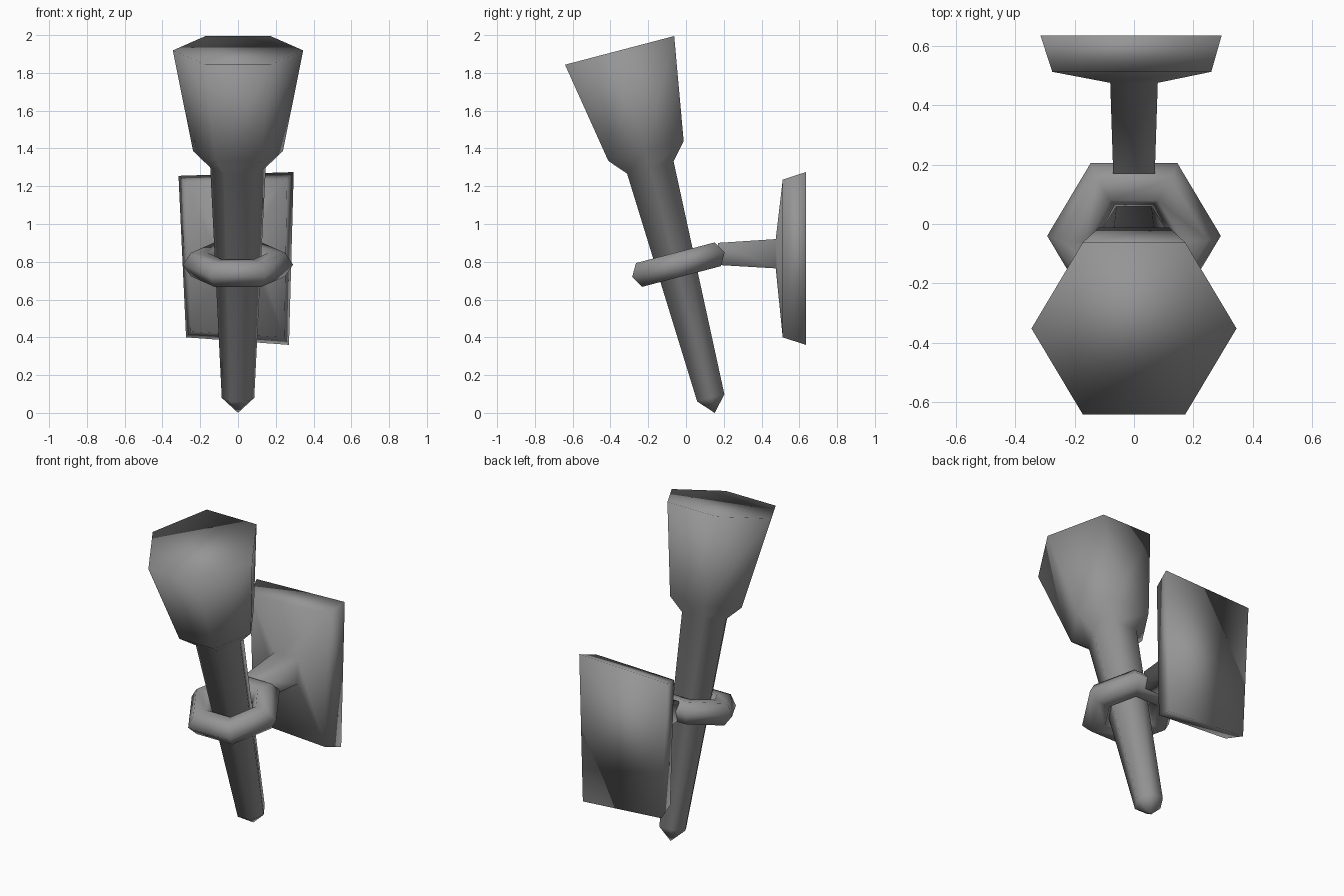
import bpy, bmesh, math
from mathutils import Matrix, Vector

default = bpy.data.objects.get("Cube")
if default:
    bpy.data.objects.remove(default, do_unlink=True)

grey = bpy.data.materials.new("iron grey")
grey.use_nodes = True
colour = (0.3, 0.3, 0.3, 1)
grey.diffuse_color = colour
grey.node_tree.nodes["Principled BSDF"].inputs["Base Color"].default_value = colour


def finish(name, bm, matrix=Matrix()):
    """Turn a bmesh into a smooth-shaded object."""
    bmesh.ops.recalc_face_normals(bm, faces=bm.faces)
    for face in bm.faces:
        face.smooth = True
    mesh = bpy.data.meshes.new(name)
    bm.to_mesh(mesh)
    bm.free()
    mesh.materials.append(grey)
    obj = bpy.data.objects.new(name, mesh)
    obj.matrix_world = matrix
    bpy.context.collection.objects.link(obj)


def bridge(bm, a, b):
    """Join two closed vertex loops with quads."""
    n = len(a)
    for i in range(n):
        j = (i + 1) % n
        bm.faces.new((a[i], a[j], b[j], b[i]))


def hexagon(bm, radius, z):
    return [bm.verts.new((radius * math.cos(math.tau * i / 6),
                          radius * math.sin(math.tau * i / 6), z)) for i in range(6)]


tilt = Matrix.Rotation(math.radians(14.7), 4, 'X')

# Torch: six-sided shaft with pointed foot and flared, closed cup
bm = bmesh.new()
profile = [(0.086, 0.082), (0.147, 1.343), (0.238, 1.433), (0.345, 1.984)]
loops = [hexagon(bm, r, z) for r, z in profile]
for a, b in zip(loops, loops[1:]):
    bridge(bm, a, b)
tip = bm.verts.new((0, 0, 0))
for i in range(6):
    bm.faces.new((tip, loops[0][(i + 1) % 6], loops[0][i]))
bm.faces.new(loops[-1])
finish("torch", bm, Matrix.Translation((0, 0.152, 0)) @ tilt)

# Holding ring: six-sided torus, tilted with the torch
bm = bmesh.new()
loops = []
for k in range(6):
    angle = math.tau * k / 6
    section = math.tau / 6
    loops.append([bm.verts.new((
        (0.2055 + 0.0866 * math.cos(section * s)) * math.cos(angle),
        (0.2055 + 0.0866 * math.cos(section * s)) * math.sin(angle),
        0.075 * math.sin(section * s))) for s in range(6)])
for k in range(6):
    bridge(bm, loops[k], loops[(k + 1) % 6])
finish("holding_ring", bm, Matrix.Translation((0, -0.04, 0.785)) @ tilt)


def rectangle(y, half, low, high):
    return [(-half, y, high), (half, y, high), (half, y, low), (-half, y, low)]


# Wall bracket: arm widening into a slightly crooked wall plate
outline = [(-0.315, 1.255), (0.295, 1.275), (0.27, 0.36), (-0.275, 0.4)]
inset = [(-0.275, 1.22), (0.26, 1.235), (0.245, 0.4), (-0.25, 0.43)]
sections = [
    rectangle(0.17, 0.07, 0.783, 0.9),
    rectangle(0.475, 0.08, 0.765, 0.92),
    [(x, 0.512, z) for x, z in inset],
    [(x, 0.635, z) for x, z in outline],
]
bm = bmesh.new()
loops = [[bm.verts.new(Vector(p)) for p in points] for points in sections]
for a, b in zip(loops, loops[1:]):
    bridge(bm, a, b)
bm.faces.new(loops[0])
bm.faces.new(loops[-1])
finish("wall_bracket", bm)
